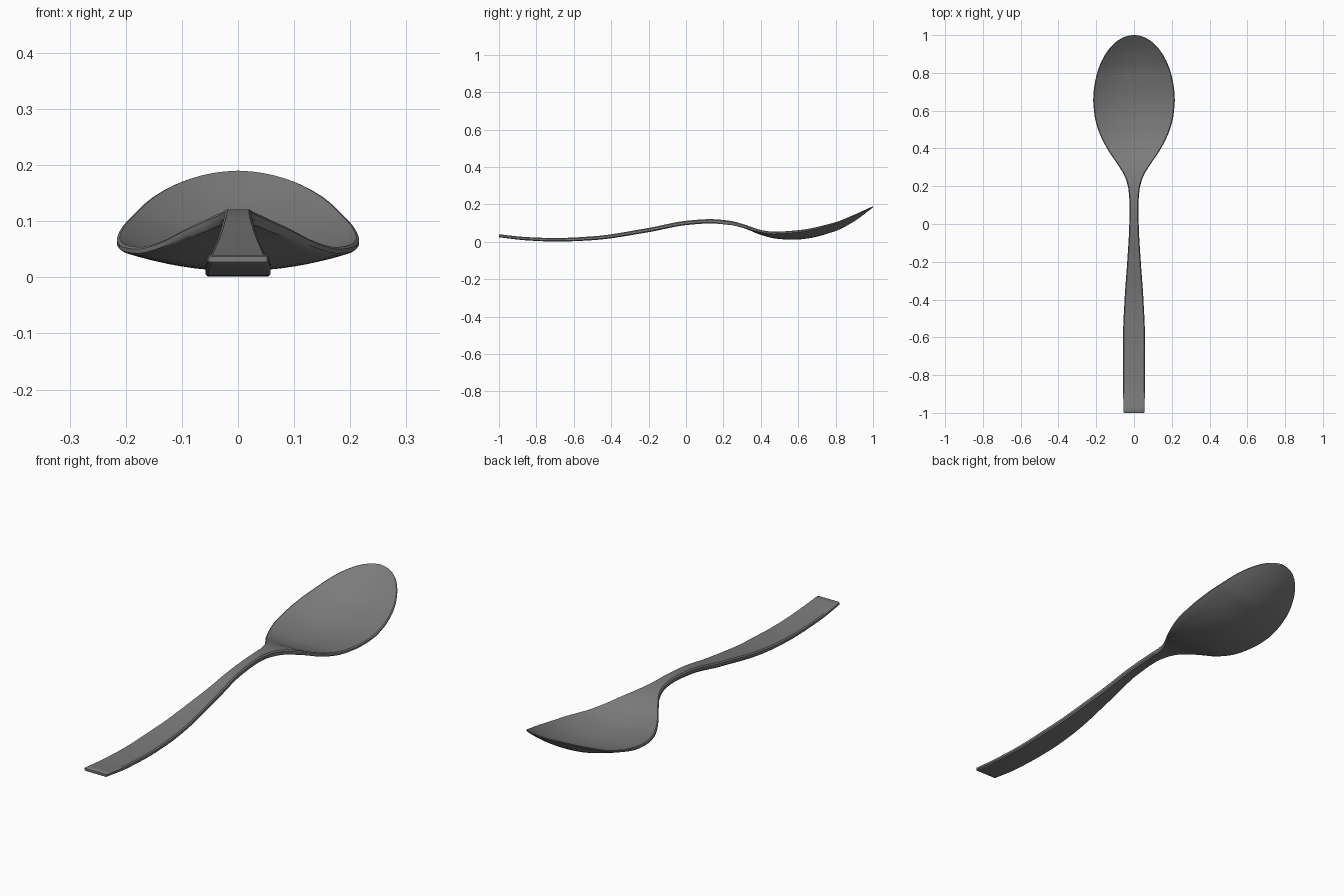
import bpy, bmesh, math

cube = bpy.data.objects.get("Cube")
if cube:
    bpy.data.objects.remove(cube, do_unlink=True)

# Profiles along the length: (y, value)
HALF_WIDTH = [(-1, .055), (-.85, .058), (-.6, .058), (-.4, .05), (-.2, .036), (0, .025),
              (.1, .024), (.18, .029), (.25, .048), (.32, .09), (.4, .143), (.5, .19),
              (.58, .21), (.65, .216)]
RIM_HEIGHT = [(-1, .04), (-.85, .025), (-.7, .02), (-.5, .029), (-.2, .074), (0, .112),
              (.13, .121), (.23, .113), (.32, .09), (.4, .063), (.47, .054), (.6, .062),
              (.8, .105), (.9, .145), (1, .19)]
DEPTH = [(-1, 0), (.27, 0), (.4, .01), (.5, .025), (.6, .036), (.7, .039), (.8, .037),
         (.9, .027), (1, 0)]
THICKNESS = [(-1, .016), (-.7, .019), (0, .023), (.2, .023), (.4, .016), (.6, .014), (1, .006)]
BOWL_MID = .65


def smooth_value(keys, y):
    """Cubic interpolation through the keys, without overshoot."""
    def slope(i):
        if i in (0, len(keys) - 1):
            return 0 if keys is DEPTH and i == 0 else secant(min(i, len(keys) - 2))
        a, b = secant(i - 1), secant(i)
        return 0 if a * b <= 0 else 2 * a * b / (a + b)

    def secant(i):
        return (keys[i + 1][1] - keys[i][1]) / (keys[i + 1][0] - keys[i][0])

    i = max(k for k in range(len(keys) - 1) if k == 0 or keys[k][0] <= y)
    step = keys[i + 1][0] - keys[i][0]
    t = (y - keys[i][0]) / step
    return ((1 + 2 * t) * (1 - t) ** 2 * keys[i][1] + t * (1 - t) ** 2 * step * slope(i)
            + t * t * (3 - 2 * t) * keys[i + 1][1] + t * t * (t - 1) * step * slope(i + 1))


def half_width(y):
    if y <= BOWL_MID:
        return smooth_value(HALF_WIDTH, y)
    t = (y - BOWL_MID) / (1 - BOWL_MID)
    return HALF_WIDTH[-1][1] * math.sqrt(max(0, 1 - t * t))


def section(y, inset=0):
    """Closed ring: dished top, rounded edges, matching underside."""
    w = max(half_width(y) - inset, .001)
    r = min(.005, w * .4)
    rim, dip = smooth_value(RIM_HEIGHT, y), smooth_value(DEPTH, y)
    thick = smooth_value(THICKNESS, y)
    cols = 16
    ring = []
    for side in (1, -1):
        for i in range(cols + 1):
            u = side * (2 * i / cols - 1)
            top = rim - dip * (1 - u * u)
            z = top - inset if side > 0 else top - thick + inset
            ring.append((u * (w - r), y, z))
        # Rounded edge points
        for k in (.25, .75):
            z = rim - thick * (k if side > 0 else 1 - k)
            ring.append((side * w, y, z))
    return ring


# Stations: bevelled handle end, even steps, then rounded closing of the bowl
stations = [(-1, .003), (-.996, 0)]
stations += [(-.97 + i * (BOWL_MID + .97) / 60, 0) for i in range(60)]
stations += [(BOWL_MID + (1 - BOWL_MID) * math.sin(i / 24 * math.pi / 2), 0) for i in range(25)]

bm = bmesh.new()
rings = [[bm.verts.new(p) for p in section(*s)] for s in stations]
for a, b in zip(rings, rings[1:]):
    for i in range(len(a)):
        j = (i + 1) % len(a)
        bm.faces.new((a[i], a[j], b[j], b[i]))
bm.faces.new(rings[0])
bm.faces.new(rings[-1])
bmesh.ops.recalc_face_normals(bm, faces=bm.faces)
mesh = bpy.data.meshes.new("spoon")
bm.to_mesh(mesh)
bm.free()

# Steel colour
steel = bpy.data.materials.new("dark steel grey")
steel.use_nodes = True
colour = (.2, .2, .2, 1)
steel.diffuse_color = colour
steel.node_tree.nodes["Principled BSDF"].inputs["Base Color"].default_value = colour
mesh.materials.append(steel)

spoon = bpy.data.objects.new("spoon", mesh)
bpy.context.collection.objects.link(spoon)
bpy.context.view_layer.objects.active = spoon
spoon.select_set(True)
bpy.ops.object.shade_smooth_by_angle(angle=math.radians(40))
